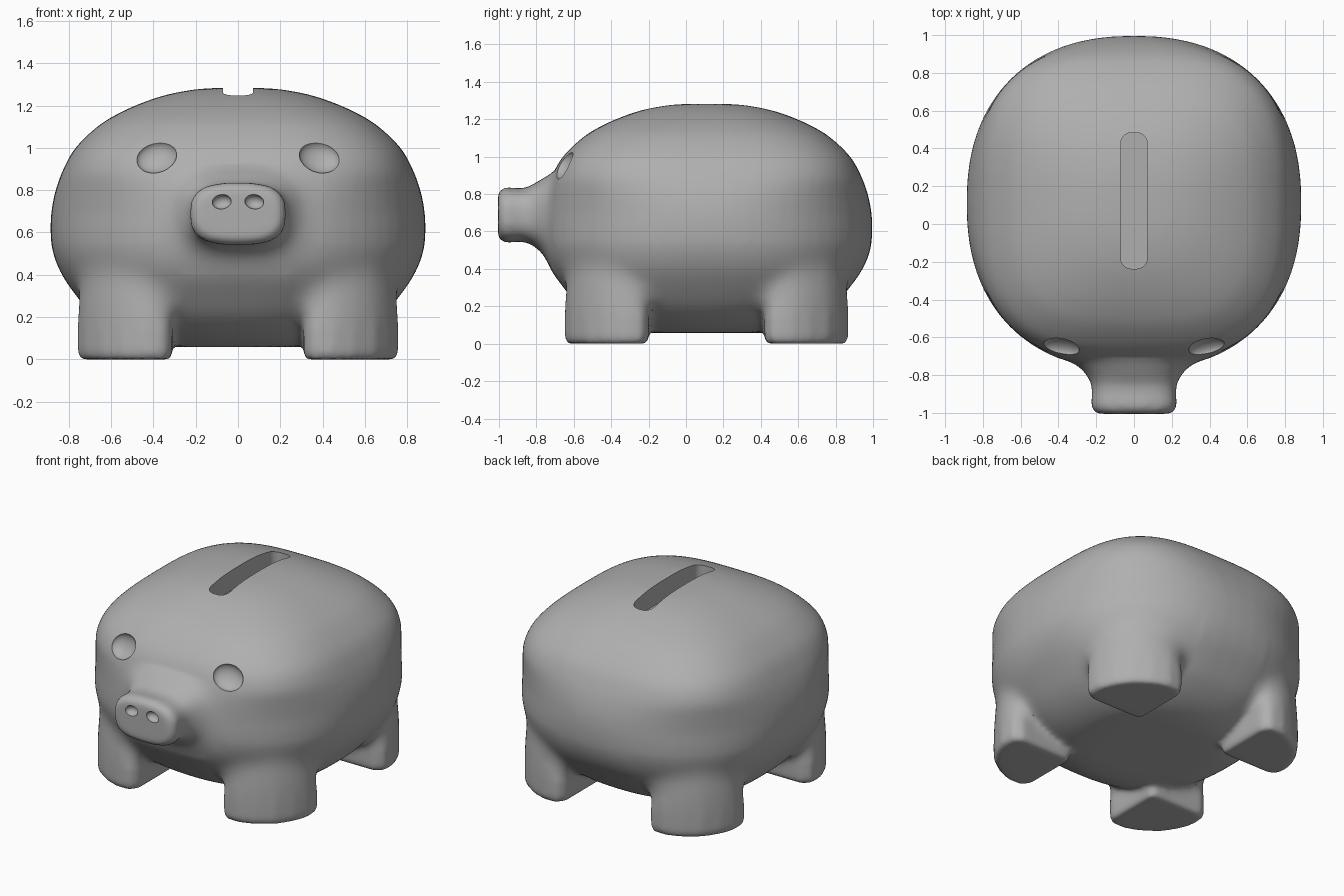
import bpy, bmesh, math
from mathutils import Vector, Matrix

if "Cube" in bpy.data.objects:
    bpy.data.objects.remove(bpy.data.objects["Cube"])

CY = 0.11   # the body and legs are symmetric about this y


def superellipse(a, b, n, count=64):
    pts = []
    for i in range(count):
        t = 2 * math.pi * i / count
        c, s = math.cos(t), math.sin(t)
        pts.append((a * math.copysign(abs(c) ** (2 / n), c),
                    b * math.copysign(abs(s) ** (2 / n), s)))
    return pts


def smooth_rows(rows, steps=4):
    # Catmull-Rom refinement of a profile table
    v = [Vector(r) for r in rows]
    v = [v[0]] + v + [v[-1]]
    out = []
    for i in range(1, len(v) - 2):
        p0, p1, p2, p3 = v[i - 1:i + 3]
        for k in range(steps):
            t = k / steps
            out.append(0.5 * (2 * p1 + (p2 - p0) * t + (2 * p0 - 5 * p1 + 4 * p2 - p3) * t * t
                              + (3 * p1 - p0 - 3 * p2 + p3) * t ** 3))
    return out + [v[-1]]


def loft(bm, rings):
    vs = [[bm.verts.new(p) for p in ring] for ring in rings]
    n = len(vs[0])
    for a, b in zip(vs, vs[1:]):
        for i in range(n):
            j = (i + 1) % n
            bm.faces.new((a[i], a[j], b[j], b[i]))
    bm.faces.new(vs[0][::-1])
    bm.faces.new(vs[-1])


def make_object(name, bm):
    bmesh.ops.recalc_face_normals(bm, faces=bm.faces)
    me = bpy.data.meshes.new(name)
    bm.to_mesh(me)
    bm.free()
    ob = bpy.data.objects.new(name, me)
    bpy.context.collection.objects.link(ob)
    return ob


def bake(ob):
    # replace the mesh by its modified version
    bpy.context.view_layer.update()
    dg = bpy.context.evaluated_depsgraph_get()
    me = bpy.data.meshes.new_from_object(ob.evaluated_get(dg))
    ob.modifiers.clear()
    ob.data = me
    bpy.context.view_layer.update()


bm = bmesh.new()

# round body: height, half width, squareness
body = [(.058, .33, 2.3), (.072, .45, 2.3), (.12, .57, 2.4), (.2, .68, 2.5), (.3, .765, 2.55),
        (.4, .835, 2.45), (.5, .875, 2.35), (.6, .886, 2.3), (.7, .882, 2.3), (.8, .862, 2.5),
        (.9, .825, 2.9), (1.0, .768, 3.1), (1.1, .665, 3.1), (1.16, .57, 3.0), (1.21, .46, 2.8),
        (1.25, .34, 2.6), (1.275, .21, 2.4), (1.283, .1, 2.2)]
loft(bm, [[(x, y + CY, z) for x, y in superellipse(h, h, n)] for z, h, n in smooth_rows(body)])

# snout flaring into the body: y, half width, half height
snout = [(-1.005, .185, .11), (-.995, .21, .133), (-.96, .227, .148), (-.9, .222, .143),
         (-.85, .226, .148), (-.81, .243, .167), (-.78, .268, .19), (-.755, .29, .205),
         (-.7, .3, .21), (-.5, .3, .21)]
loft(bm, [[(x, y, z + .688) for x, z in superellipse(a, b, 2.9)] for y, a, b in smooth_rows(snout)])

# four legs whose outer corners follow the body
section = [(.34, .31), (.70, .31), (.755, .35), (.758, .45), (.72, .55), (.65, .65),
           (.55, .72), (.45, .758), (.35, .755), (.31, .70), (.31, .34)]
centre = Vector((.50, .50))
levels = [(0, .95), (.025, 1), (.24, 1), (.32, .97), (.40, .93), (.47, .85)]
for sx in (-1, 1):
    for sy in (-1, 1):
        rings = []
        for z, s in levels:
            ring = [centre + (Vector(p) - centre) * s for p in section]
            rings.append([(sx * p.x, CY + sy * p.y, z) for p in ring])
        loft(bm, rings)

pig = make_object("pig_body", bm)

# blend all parts into one skin
rm = pig.modifiers.new("Blend", 'REMESH')
rm.mode = 'VOXEL'
rm.voxel_size = .017
sm = pig.modifiers.new("Soften", 'SMOOTH')
sm.factor = .5
sm.iterations = 14
bake(pig)

# extra softening where legs and snout run into the body
group = pig.vertex_groups.new(name="joints")
for v in pig.data.vertices:
    x, y, z = v.co
    leg = max(0, 1 - abs(z - .34) / .2)
    if abs(x) < .25:
        leg = 0
    nose = max(0, 1 - abs(y + .75) / .09) if abs(x) < .4 and .4 < z < .92 else 0
    w = min(1, 2 * max(leg, nose))
    if w > 0:
        group.add([v.index], w, 'REPLACE')
sm = pig.modifiers.new("Joints", 'SMOOTH')
sm.factor = .5
sm.iterations = 70
sm.vertex_group = "joints"
bake(pig)

cutters = []

# coin slot
bm = bmesh.new()
bmesh.ops.create_cube(bm, size=1, matrix=Matrix.Translation((0, .123, 1.28))
                      @ Matrix.Diagonal((.14, .72, .26, 1)))
upright = [e for e in bm.edges if abs(e.verts[0].co.z - e.verts[1].co.z) > .1]
bmesh.ops.bevel(bm, geom=upright, offset=.055, segments=6, profile=.5, affect='EDGES')
cutters.append(make_object("slot_cutter", bm))


# eye sockets and nostrils, pressed in along the surface normal
def dent(name, x, z, size, roll):
    hit, loc, nor, _ = pig.ray_cast(Vector((x, -3, z)), Vector((0, 1, 0)))
    m = (Matrix.Translation(loc) @ nor.to_track_quat('Z', 'Y').to_matrix().to_4x4()
         @ Matrix.Rotation(roll, 4, 'Z') @ Matrix.Diagonal((*size, 1)))
    b = bmesh.new()
    bmesh.ops.create_uvsphere(b, u_segments=32, v_segments=16, radius=1, matrix=m)
    cutters.append(make_object(name, b))


for s, side in ((-1, "left"), (1, "right")):
    dent(side + "_eye_cutter", s * .385, .957, (.098, .082, .05), -s * .25)
    dent(side + "_nostril_cutter", s * .077, .745, (.045, .034, .035), -s * .15)

for c in cutters:
    mod = pig.modifiers.new(c.name, 'BOOLEAN')
    mod.operation = 'DIFFERENCE'
    mod.solver = 'EXACT'
    mod.object = c
bake(pig)
for c in cutters:
    bpy.data.objects.remove(c)

# dark grey clay
clay = bpy.data.materials.new("dark_grey")
clay.diffuse_color = (.43, .43, .43, 1)
clay.use_nodes = True
clay.node_tree.nodes["Principled BSDF"].inputs["Base Color"].default_value = clay.diffuse_color
pig.data.materials.clear()
pig.data.materials.append(clay)

# smooth skin with crisp cut edges
bpy.ops.object.select_all(action='DESELECT')
pig.select_set(True)
bpy.context.view_layer.objects.active = pig
bpy.ops.object.shade_smooth_by_angle(angle=math.radians(35))
